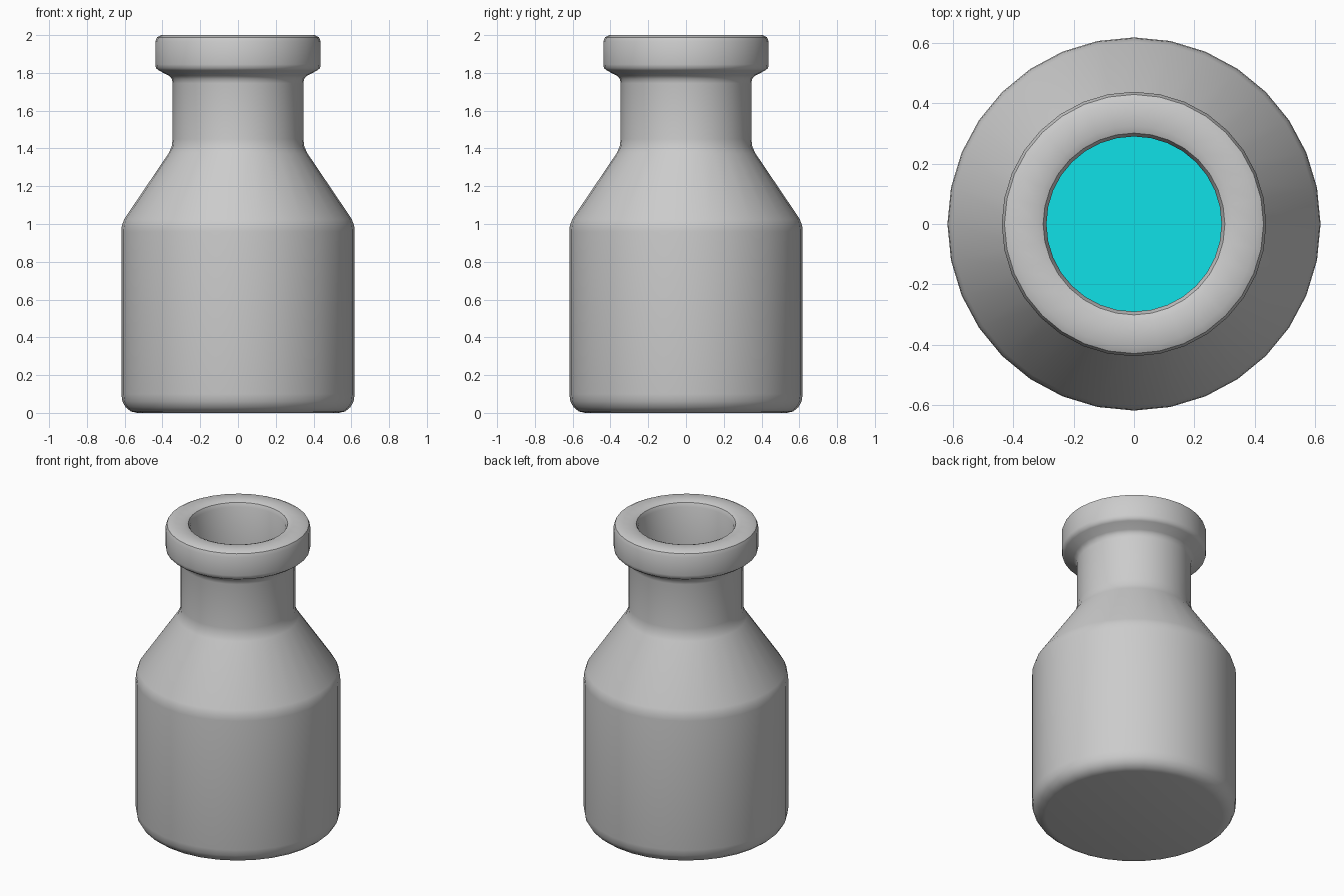
import bpy, bmesh, math

if "Cube" in bpy.data.objects:
    bpy.data.objects.remove(bpy.data.objects["Cube"])

SIDES = 32


def lathe(name, profile):
    """Revolve (radius, z) points around z; radius 0 closes the surface."""
    bm = bmesh.new()
    rings = []
    for r, z in profile:
        if r == 0:
            rings.append([bm.verts.new((0, 0, z))])
        else:
            rings.append([bm.verts.new((r * math.cos(math.tau * i / SIDES),
                                        r * math.sin(math.tau * i / SIDES), z))
                          for i in range(SIDES)])
    for a, b in zip(rings, rings[1:]):
        for i in range(SIDES):
            j = (i + 1) % SIDES
            if len(a) == 1:
                bm.faces.new((a[0], b[j], b[i]))
            elif len(b) == 1:
                bm.faces.new((a[i], a[j], b[0]))
            else:
                bm.faces.new((a[i], a[j], b[j], b[i]))
    bmesh.ops.recalc_face_normals(bm, faces=bm.faces)
    mesh = bpy.data.meshes.new(name)
    bm.to_mesh(mesh)
    bm.free()
    obj = bpy.data.objects.new(name, mesh)
    bpy.context.collection.objects.link(obj)
    bpy.ops.object.select_all(action='DESELECT')
    obj.select_set(True)
    bpy.context.view_layer.objects.active = obj
    bpy.ops.object.shade_smooth_by_angle(angle=math.radians(40))
    return obj


# Bottle: outer wall up to the lip, then the inner wall back down
outer = [(0, 0), (0.535, 0), (0.568, 0.008), (0.595, 0.03), (0.612, 0.06),
         (0.618, 0.1), (0.618, 0.96), (0.615, 0.99), (0.603, 1.025),
         (0.367, 1.375), (0.351, 1.41), (0.346, 1.45), (0.346, 1.745),
         (0.35, 1.768), (0.365, 1.785), (0.42, 1.813), (0.434, 1.825),
         (0.438, 1.845), (0.438, 1.965), (0.429, 1.988), (0.405, 2.0)]
inner = [(0.325, 2.0), (0.301, 1.99), (0.29, 1.965), (0.29, 1.43),
         (0.315, 1.35), (0.545, 1.01), (0.56, 0.96), (0.56, 0.12),
         (0.51, 0.06), (0, 0.06)]
lathe("bottle", outer + inner)

# Liquid filling the body, seen through the mouth
liquid = lathe("liquid", [(0, 0.07), (0.5, 0.07), (0.552, 0.12),
                          (0.552, 0.95), (0, 0.95)])
mat = bpy.data.materials.new("liquid_cyan")
mat.diffuse_color = (0.005, 0.75, 0.8, 1)
mat.use_nodes = True
mat.node_tree.nodes["Principled BSDF"].inputs["Base Color"].default_value = mat.diffuse_color
liquid.data.materials.append(mat)
